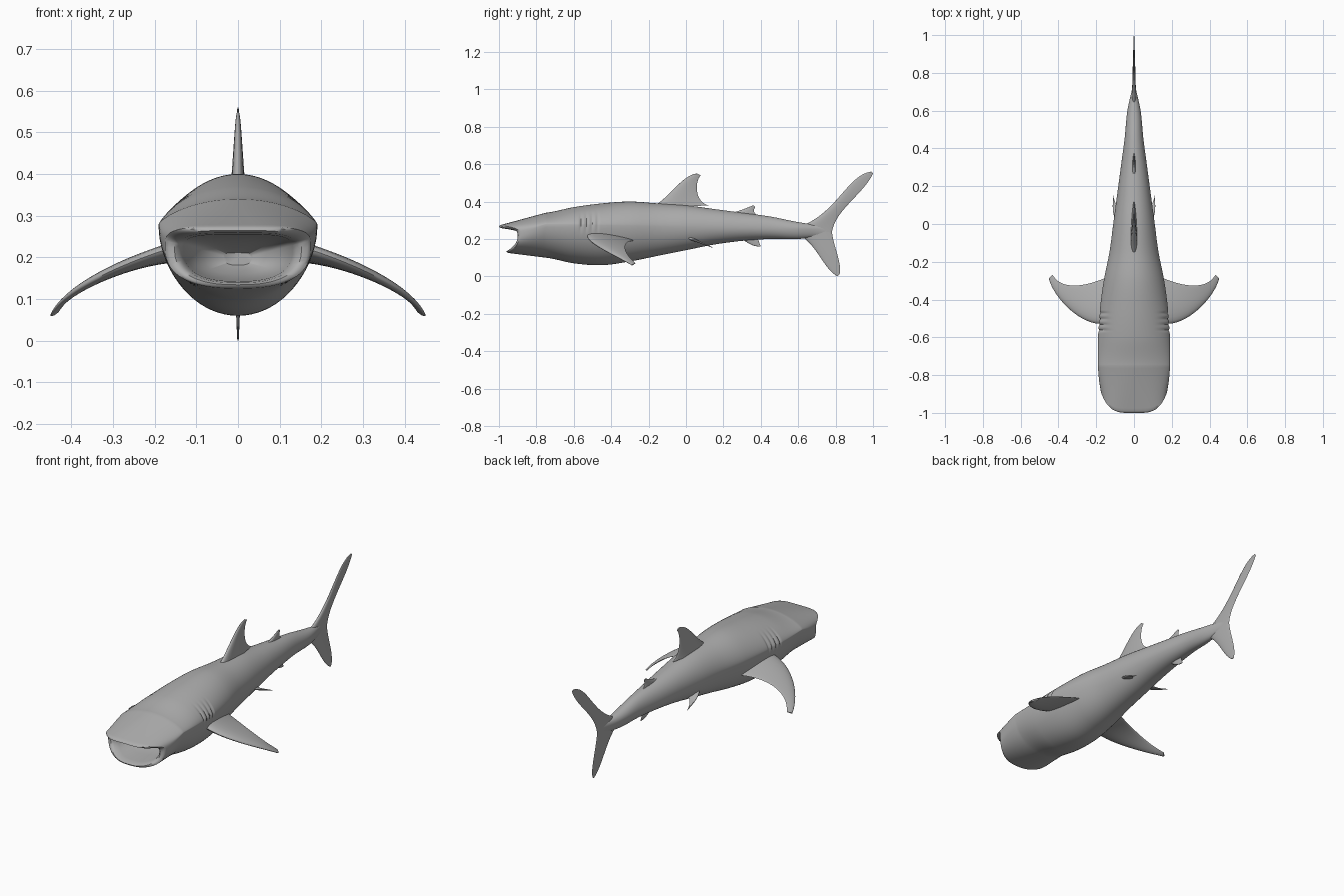
import bpy, bmesh, math
from mathutils import Vector

cube = bpy.data.objects.get("Cube")
if cube:
    bpy.data.objects.remove(cube, do_unlink=True)

# Single skin colour
shade = 0.42
colour = (shade, shade, shade, 1)
grey = bpy.data.materials.new("skin grey")
grey.use_nodes = True
grey.diffuse_color = colour
grey.node_tree.nodes["Principled BSDF"].inputs["Base Color"].default_value = colour


def spline(values, u):
    """Smooth interpolation through evenly spaced values, u in 0..1."""
    last = len(values) - 1
    i = min(int(u * last), last - 1)
    t = u * last - i
    a, b, c, d = (values[min(max(k, 0), last)] for k in range(i - 1, i + 3))
    slope_in, slope_out = (c - a) / 2, (d - b) / 2
    return (b + slope_in * t + (3 * (c - b) - 2 * slope_in - slope_out) * t ** 2
            + (2 * (b - c) + slope_in + slope_out) * t ** 3)


def bezier(points, t):
    """Point on the curve, found by repeated halving of the control polygon."""
    points = [Vector(p) for p in points]
    while len(points) > 1:
        points = [p.lerp(q, t) for p, q in zip(points, points[1:])]
    return points[0]


def power(value, exponent):
    return math.copysign(abs(value) ** exponent, value)


def loft(name, rings):
    """Skin closed rings of points and close both ends."""
    bm = bmesh.new()
    loops = [[bm.verts.new(p) for p in ring] for ring in rings]
    count = len(loops[0])
    for near, far in zip(loops, loops[1:]):
        for i in range(count):
            j = (i + 1) % count
            bm.faces.new((near[i], near[j], far[j], far[i]))
    bm.faces.new(loops[0])
    bm.faces.new(loops[-1])
    bmesh.ops.recalc_face_normals(bm, faces=bm.faces)
    mesh = bpy.data.meshes.new(name)
    bm.to_mesh(mesh)
    bm.free()
    mesh.materials.append(grey)
    obj = bpy.data.objects.new(name, mesh)
    bpy.context.collection.objects.link(obj)
    bpy.ops.object.select_all(action="DESELECT")
    obj.select_set(True)
    bpy.context.view_layer.objects.active = obj
    bpy.ops.object.shade_smooth_by_angle(angle=math.radians(50))


# Body outlines, evenly spaced from behind the jaws to the tail root
body_length = 1.5
half_width = [0.19, 0.19, 0.18, 0.16, 0.13, 0.11, 0.09, 0.07, 0.05, 0.035, 0.005]
back_line = [0.34, 0.37, 0.39, 0.4, 0.39, 0.38, 0.36, 0.34, 0.32, 0.29, 0.27]
belly_line = [0.1, 0.07, 0.06, 0.08, 0.11, 0.14, 0.17, 0.19, 0.2, 0.2, 0.22]
sides = 72
angles = [math.tau * i / sides for i in range(sides)]


def body_section(u):
    """Oval section, with a roof-shaped back toward the head."""
    y = body_length * (u - 0.5)
    width, top, low = (spline(line, u) for line in (half_width, back_line, belly_line))
    middle = 0.28 - 0.03 * u
    roof = 1 + 0.5 * max(0, 1 - 1.6 * u)
    ring = []
    for a in angles:
        c, s = math.cos(a), math.sin(a)
        height = (top - middle) * power(s, roof) if s > 0 else (middle - low) * s
        x, z = width * c, middle + height
        # Gill slits pressed into the flanks
        if 0.12 < u < 0.2 and abs(z - 0.29) < 0.06:
            groove = max(0, math.sin(math.tau * (u - 0.12) / 0.02))
            x -= math.copysign(0.007 * groove * math.cos(math.pi * (z - 0.29) / 0.12), c)
        ring.append(Vector((x, y, z)))
    return ring


def lip(a):
    """Edge of the open mouth: wide upper lip, notched corners, lower lip."""
    c, s = math.cos(a), math.sin(a)
    corner = Vector((0, -0.89, 0.225))
    if s >= 0:
        offset = Vector((0.175 * power(c, 0.6), -0.1 * (1 - abs(c) ** 3), 0.05 * s ** 0.5))
    else:
        offset = Vector((0.175 * power(c, 0.8), -0.06 * s * s, -0.1 * abs(s) ** 0.8))
    return corner + offset


# Mouth lining from throat to lip: scale, depth, how far it is flattened
rim = [lip(a) for a in angles]
rings = []
for scale, depth, flat in [(0.2, 0.24, 1), (0.5, 0.2, 1), (0.7, 0.1, 0.5), (0.75, 0.03, 0),
                           (0.8, 0, 0), (0.87, -0.01, 0), (0.95, -0.007, 0)]:
    rings.append([Vector((p.x * scale, p.y + depth - (p.y + 0.92) * flat,
                          0.195 + (p.z - 0.195) * scale)) for p in rim])

# Jaws blend from the lip into the first body section
head_steps, body_steps = 16, 240
for k in range(head_steps):
    t = k / head_steps
    ring = []
    for p, q in zip(rim, body_section(0)):
        point = p.lerp(q, t)
        point.x = p.x + (q.x - p.x) * math.sin(t * math.pi / 2)
        ring.append(point)
    rings.append(ring)
rings += [body_section(k / body_steps) for k in range(body_steps + 1)]
loft("body", rings)


def fin(name, leading, trailing, thickness, side=1):
    """Streamlined blade between a leading and a trailing edge curve."""
    steps, half = 32, 12
    edges = [(bezier(leading, k / steps), bezier(trailing, k / steps))
             for k in range(steps + 1)]
    middles = [(a + b) / 2 for a, b in edges]
    rings = []
    for k, (front, rear) in enumerate(edges):
        span = middles[min(k + 1, steps)] - middles[max(k - 1, 0)]
        normal = (rear - front).cross(span).normalized()
        depth = thickness * (1 - 0.85 * k / steps) / 2
        ring = []
        for i in range(2 * half):
            a = math.pi * i / half
            along = (1 - math.cos(a)) / 2
            p = front.lerp(rear, along) + normal * depth * math.sin(a) * (1.25 - 0.8 * along)
            ring.append(Vector((p.x * side, p.y, p.z)))
        rings.append(ring)
    loft(name, rings)


def centre_fin(name, leading, trailing, thickness):
    """Upright fin on the centre line, drawn in the side plane."""
    fin(name, [(0, *p) for p in leading], [(0, *p) for p in trailing], thickness)


# Fins on the centre line
centre_fin("tail_upper_lobe",
           [(0.55, 0.25), (0.8, 0.3), (0.85, 0.54), (0.99, 0.56)],
           [(0.78, 0.23), (0.79, 0.35), (0.95, 0.44), (1, 0.55)], 0.025)
centre_fin("tail_lower_lobe",
           [(0.55, 0.25), (0.7, 0.2), (0.72, 0.05), (0.81, 0)],
           [(0.78, 0.25), (0.78, 0.18), (0.84, 0.06), (0.82, 0.01)], 0.025)
centre_fin("dorsal_fin",
           [(-0.2, 0.36), (-0.09, 0.41), (-0.03, 0.54), (0.06, 0.55)],
           [(0.12, 0.38), (0.04, 0.4), (0.05, 0.52), (0.08, 0.54)], 0.04)
centre_fin("second_dorsal_fin",
           [(0.2, 0.33), (0.3, 0.35), (0.33, 0.37), (0.36, 0.38)],
           [(0.39, 0.32), (0.38, 0.33), (0.35, 0.34), (0.37, 0.37)], 0.024)
centre_fin("anal_fin",
           [(0.26, 0.22), (0.31, 0.2), (0.34, 0.16), (0.39, 0.16)],
           [(0.38, 0.21), (0.39, 0.19), (0.39, 0.18), (0.4, 0.16)], 0.022)

# Paired fins
for label, side in (("left", 1), ("right", -1)):
    fin(label + "_pectoral_fin",
        [(0.1, -0.5, 0.24), (0.22, -0.6, 0.21), (0.42, -0.41, 0.13), (0.45, -0.29, 0.06)],
        [(0.1, -0.26, 0.19), (0.23, -0.33, 0.2), (0.38, -0.36, 0.15), (0.43, -0.27, 0.07)],
        0.05, side)
    fin(label + "_pelvic_fin",
        [(0.06, -0.02, 0.22), (0.1, 0, 0.21), (0.12, 0.06, 0.19), (0.11, 0.13, 0.16)],
        [(0.06, 0.07, 0.19), (0.08, 0.08, 0.18), (0.1, 0.1, 0.17), (0.11, 0.15, 0.15)],
        0.022, side)
